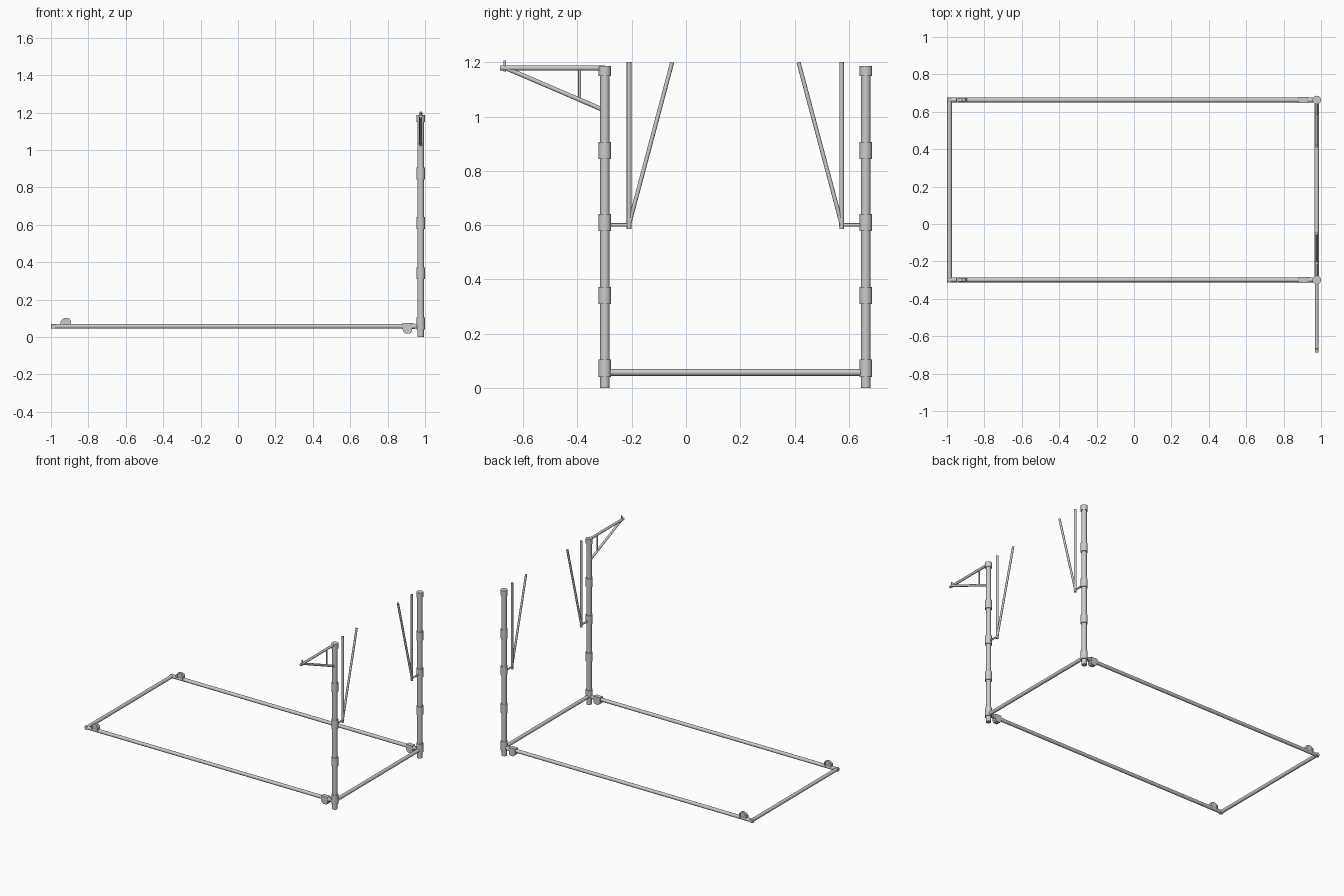
import bpy, bmesh
from mathutils import Vector

if "Cube" in bpy.data.objects:
    bpy.data.objects.remove(bpy.data.objects["Cube"])

XP = 0.977               # x of the posts
YF, YB = -0.299, 0.663   # y of the front and back posts
ZB = 0.057               # height of the base frame
RB = 0.0125              # base tube radius


def tube(name, a, b, r, sides=24):
    a, b = Vector(a), Vector(b)
    d = b - a
    bpy.ops.mesh.primitive_cylinder_add(vertices=sides, radius=r, depth=d.length,
                                        location=(a + b) / 2)
    o = bpy.context.object
    o.name = name
    o.rotation_euler = d.to_track_quat('Z', 'Y').to_euler()
    bpy.ops.object.shade_smooth_by_angle()
    return o


def plate(name, profile, y, half):
    # profile in x/z, extruded along y
    bm = bmesh.new()
    f = bm.faces.new([bm.verts.new((x, y - half, z)) for x, z in profile])
    ext = bmesh.ops.extrude_face_region(bm, geom=[f])
    for v in ext['geom']:
        if isinstance(v, bmesh.types.BMVert):
            v.co.y += 2 * half
    bmesh.ops.recalc_face_normals(bm, faces=bm.faces)
    me = bpy.data.meshes.new(name)
    bm.to_mesh(me)
    bm.free()
    o = bpy.data.objects.new(name, me)
    bpy.context.collection.objects.link(o)
    return o


upper_lug = [(-0.948, 0.06), (-0.893, 0.06), (-0.893, 0.085), (-0.902, 0.098),
             (-0.92, 0.103), (-0.938, 0.096), (-0.948, 0.082)]
lower_lug = [(0.879, 0.074), (0.93, 0.074), (0.93, 0.03), (0.922, 0.02),
             (0.896, 0.019), (0.884, 0.028), (0.879, 0.044)]

for side, y, s in (("front", YF, 1), ("back", YB, -1)):
    # posts with collars
    tube(side + "_post", (XP, y, 0), (XP, y, 1.17), 0.0175)
    for i, (z0, z1) in enumerate([(0.04, 0.104), (0.309, 0.372), (0.578, 0.641),
                                  (0.843, 0.906), (1.15, 1.187)]):
        tube(f"{side}_collar_{i}", (XP, y, z0), (XP, y, z1), 0.023)

    # long base rail with its lugs
    tube(side + "_rail", (-0.999, y, ZB), (XP, y, ZB), RB)
    plate(side + "_upper_lug", upper_lug, y, 0.009)
    for k in (-1, 1):
        plate(side + "_lug_cheek", [(-0.948, 0.055), (-0.938, 0.055), (-0.938, 0.09),
                                    (-0.948, 0.082)] if k < 0 else
              [(-0.903, 0.055), (-0.893, 0.055), (-0.893, 0.085), (-0.903, 0.095)], y, 0.014)
    plate(side + "_lower_lug", lower_lug, y, 0.0155)
    tube(side + "_lug_sleeve", (0.879, y, ZB), (0.947, y, ZB), 0.0145)

    # upright and leaning rods on a short stub
    yr = y + s * 0.089
    tube(side + "_rod_stub", (XP, y, 0.601), (XP, yr + s * 0.01, 0.601), 0.006, 16)
    tube(side + "_upright_rod", (XP, yr, 0.585), (XP, yr, 1.201), 0.0085, 16)
    tube(side + "_leaning_rod", (XP, yr + s * 0.001, 0.605),
         (XP, y + s * 0.248, 1.2), 0.0075, 16)

# cross rails
tube("right_cross_rail", (XP, YF, ZB), (XP, YB, ZB), RB)
tube("left_cross_rail", (-0.9865, YF - RB, ZB), (-0.9865, YB + RB, ZB), RB)

# hanging bracket on the front post
tube("bracket_arm", (XP, -0.686, 1.179), (XP, YF, 1.179), 0.009)
tube("bracket_brace", (XP, -0.667, 1.18), (XP, YF, 1.022), 0.008)
tube("bracket_strut", (XP, -0.392, 1.178), (XP, -0.392, 1.062), 0.0055, 16)
tube("bracket_pin", (XP, -0.668, 1.166), (XP, -0.668, 1.206), 0.005, 12)
